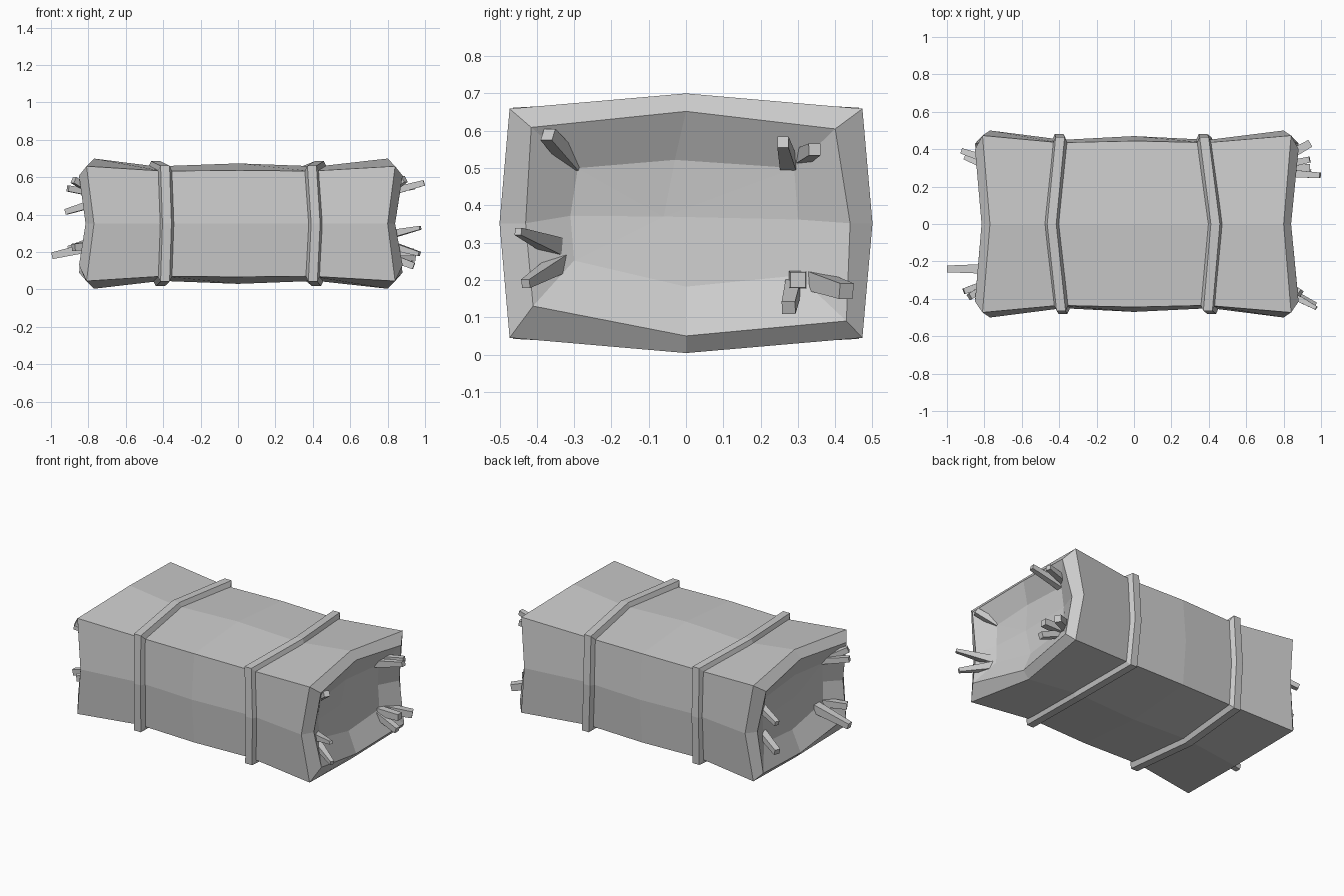
import bpy, bmesh
from mathutils import Vector

ZC = 0.352  # height of the bale axis


def section(cy, my, cz, mz):
    """Eight-sided outline: corners (cy, cz) and swollen side middles (my, mz)."""
    return [(my, 0), (cy, cz), (0, mz), (-cy, cz),
            (-my, 0), (-cy, -cz), (0, -mz), (cy, -cz)]


def ring(bm, outline, xs):
    return [bm.verts.new((x, y, ZC + z)) for (y, z), x in zip(outline, xs)]


def bridge(bm, a, b):
    n = len(a)
    for i in range(n):
        bm.faces.new((a[i], a[(i + 1) % n], b[(i + 1) % n], b[i]))


def finish(bm, name):
    bmesh.ops.recalc_face_normals(bm, faces=bm.faces)
    me = bpy.data.meshes.new(name)
    bm.to_mesh(me)
    bm.free()
    ob = bpy.data.objects.new(name, me)
    bpy.context.collection.objects.link(ob)
    return ob


def alternate(mid, corner):
    return [mid, corner] * 4


# Bale body: pinched at the bands, flared rims, shallow hollowed ends
END = section(0.473, 0.50, 0.307, 0.348)
WAIST = section(0.435, 0.450, 0.281, 0.306)
MIDDLE = section(0.444, 0.470, 0.285, 0.322)
RIM = [(0.44, 0), (0.40, 0.253), (0, 0.30), (-0.415, 0.257),
       (-0.43, 0), (-0.41, -0.222), (0, -0.302), (0.43, -0.262)]
HOLLOW = [(0.30, 0.01), (0.29, 0.148), (-0.03, 0.17), (-0.29, 0.148),
          (-0.31, 0.02), (-0.30, -0.10), (0, -0.17), (0.30, -0.14)]

bm = bmesh.new()
rings = [ring(bm, HOLLOW, alternate(-0.755, -0.765)),
         ring(bm, RIM, alternate(-0.815, -0.85)),
         ring(bm, END, alternate(-0.77, -0.81)),
         ring(bm, WAIST, [-0.38, -0.40, -0.44, -0.40, -0.38, -0.40, -0.41, -0.40]),
         ring(bm, MIDDLE, alternate(0, 0)),
         ring(bm, WAIST, [0.40, 0.39, 0.43, 0.39, 0.41, 0.39, 0.42, 0.39]),
         ring(bm, END, alternate(0.80, 0.84)),
         ring(bm, RIM, alternate(0.84, 0.88)),
         ring(bm, HOLLOW, alternate(0.785, 0.795))]
for a, b in zip(rings, rings[1:]):
    bridge(bm, a, b)
for r, x in ((rings[0], -0.74), (rings[-1], 0.77)):
    c = bm.verts.new((x, -0.06, 0.37))
    for i in range(8):
        bm.faces.new((r[i], r[(i + 1) % 8], c))
finish(bm, "bale_body")

# Binding bands: trapezoid profile swept around the waist
INNER = section(0.430, 0.445, 0.275, 0.302)
OUTER = section(0.464, 0.480, 0.310, 0.334)
BANDS = {"band_left": [-0.40, -0.395, -0.44, -0.39, -0.38, -0.39, -0.415, -0.395],
         "band_right": [0.37, 0.375, 0.435, 0.395, 0.415, 0.40, 0.42, 0.39]}
for name, xs in BANDS.items():
    bm = bmesh.new()
    loops = [ring(bm, o, [x + dx for x in xs]) for o, dx in
             ((INNER, -0.040), (OUTER, -0.024), (OUTER, 0.024), (INNER, 0.040))]
    for i in range(4):
        bridge(bm, loops[i], loops[(i + 1) % 4])
    finish(bm, name)


# Loose straws: square tapered stalks poking out of the hollows
def straw(name, base, tip, w0, w1):
    base, tip = Vector(base), Vector(tip)
    d = (tip - base).normalized()
    u = d.cross(Vector((0, 0, 1))).normalized()
    v = d.cross(u)
    bm = bmesh.new()
    ends = []
    for p, w in ((base, w0), (tip, w1)):
        ends.append([bm.verts.new(p + u * w * a + v * w * b)
                     for a, b in ((-1, -1), (1, -1), (1, 1), (-1, 1))])
    bridge(bm, *ends)
    for e in ends:
        bm.faces.new(e)
    finish(bm, name)


STRAWS = [
    ((0.78, -0.30, 0.51), (0.89, -0.37, 0.59), 0.020, 0.018),
    ((0.77, 0.275, 0.51), (0.995, 0.26, 0.57), 0.022, 0.015),
    ((0.78, 0.31, 0.53), (0.94, 0.345, 0.55), 0.020, 0.016),
    ((0.77, -0.34, 0.285), (0.975, -0.45, 0.33), 0.025, 0.010),
    ((0.77, -0.33, 0.25), (0.97, -0.43, 0.19), 0.024, 0.012),
    ((0.77, 0.30, 0.20), (0.94, 0.30, 0.20), 0.024, 0.020),
    ((0.77, 0.29, 0.19), (0.94, 0.275, 0.125), 0.021, 0.018),
    ((0.78, 0.34, 0.20), (0.94, 0.43, 0.17), 0.026, 0.021),
    ((-0.74, 0.33, 0.47), (-0.92, 0.39, 0.415), 0.022, 0.015),
    ((-0.74, 0.29, 0.27), (-0.90, 0.36, 0.215), 0.022, 0.018),
    ((-0.75, -0.31, 0.51), (-0.88, -0.39, 0.585), 0.020, 0.017),
    ((-0.74, -0.30, 0.51), (-0.91, -0.36, 0.54), 0.020, 0.016),
    ((-0.73, -0.24, 0.24), (-0.995, -0.24, 0.18), 0.028, 0.018),
    ((-0.75, -0.31, 0.24), (-0.88, -0.38, 0.225), 0.022, 0.019),
]
for i, s in enumerate(STRAWS):
    straw(f"straw_{i + 1}", *s)
